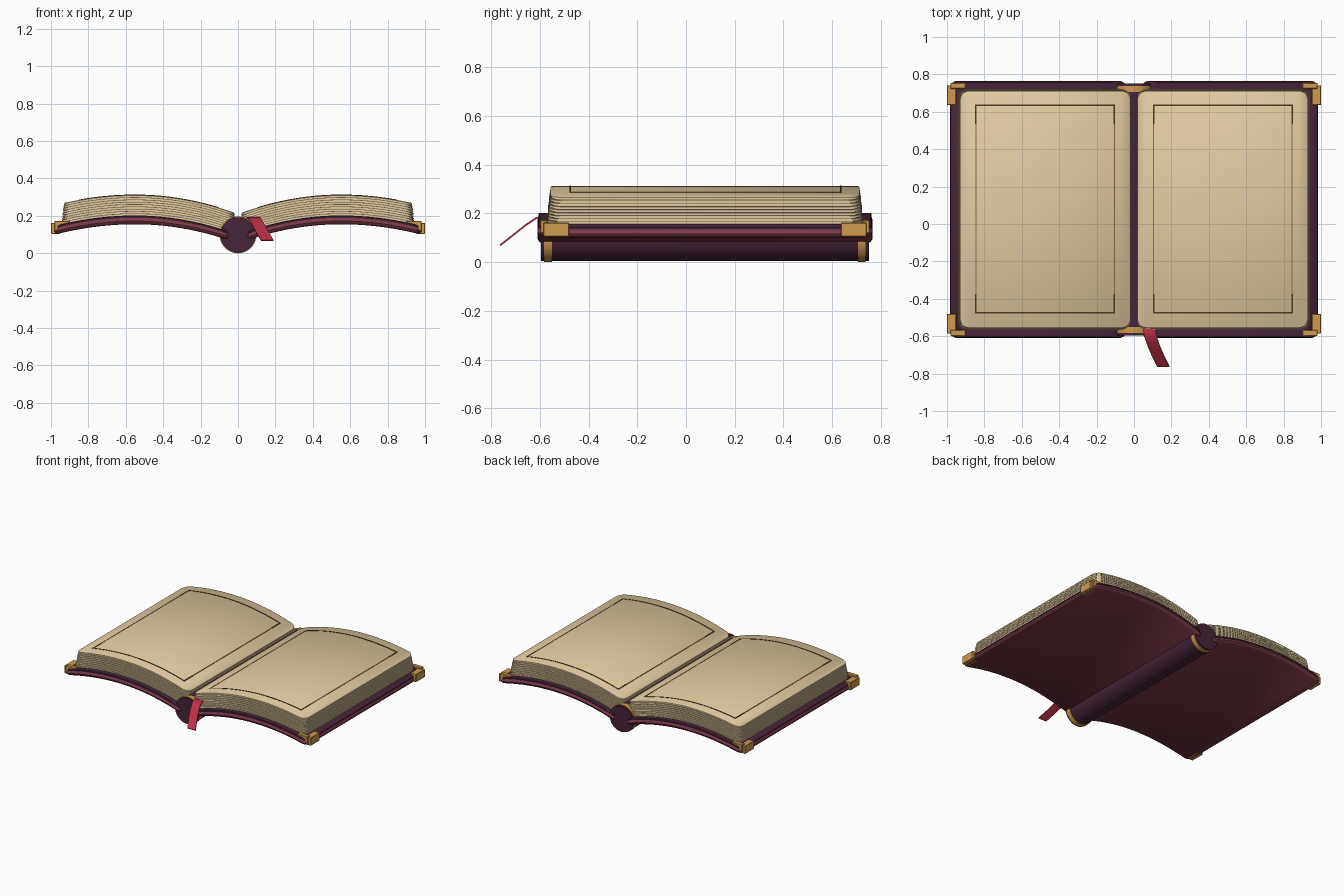
import bpy, bmesh, math

if "Cube" in bpy.data.objects:
    bpy.data.objects.remove(bpy.data.objects["Cube"])

YC = 0.078  # middle of the book along y


def material(name, r, g, b):
    m = bpy.data.materials.new(name)
    m.diffuse_color = (r, g, b, 1)
    m.use_nodes = True
    m.node_tree.nodes["Principled BSDF"].inputs["Base Color"].default_value = m.diffuse_color
    return m


CREAM = material("cream paper", 0.76, 0.60, 0.36)
SHADE = material("page gap brown", 0.13, 0.10, 0.055)
BURGUNDY = material("burgundy leather", 0.19, 0.042, 0.062)
PURPLE = material("dark purple leather", 0.062, 0.018, 0.042)
GOLD = material("gold", 0.62, 0.33, 0.08)
INK = material("dark brown ink", 0.07, 0.042, 0.016)
COPPER = material("copper ink", 0.32, 0.15, 0.05)
RED = material("crimson ribbon", 0.50, 0.03, 0.065)


def arch(x):
    """Underside height of the open cover."""
    return 0.155 - (0.34 if x < 0.55 else 0.30) * (x - 0.55) ** 2


def finish(name, bm, mats, mirror=False):
    bmesh.ops.recalc_face_normals(bm, faces=bm.faces)
    me = bpy.data.meshes.new(name)
    bm.to_mesh(me)
    bm.free()
    for m in mats:
        me.materials.append(m)
    ob = bpy.data.objects.new(name, me)
    bpy.context.collection.objects.link(ob)
    if mirror:
        mod = ob.modifiers.new("other side", 'MIRROR')
        mod.use_mirror_merge = False
    return ob


def slab(name, x0, x1, half, levels, mats, r=0.0, yc=YC, n=28):
    """Arched slab; levels are (height, inset, material of the band above)."""
    span = x1 - x0
    ends = [r * (1 - math.cos(a * math.pi / 12)) for a in range(6)] if r else []
    ds = ends + [r + (span - 2 * r) * i / n for i in range(n + 1)]
    ds += [span - d for d in reversed(ends)]
    bm = bmesh.new()
    rings = []
    for d in ds:
        e = max(0.0, r - min(d, span - d))
        cut = r - math.sqrt(max(0.0, r * r - e * e))
        front, back = [], []
        for t, inset, _ in levels:
            x = x0 + inset + (span - 2 * inset) * d / span
            w = half - inset - cut
            z = arch(x) + t
            front.append(bm.verts.new((x, yc - w, z)))
            back.append(bm.verts.new((x, yc + w, z)))
        rings.append((front, back))
    top = len(levels) - 1

    def quad(vs, m):
        bm.faces.new(vs).material_index = m

    for (f, b), (g, c) in zip(rings, rings[1:]):
        for i in range(top):
            quad((f[i], g[i], g[i + 1], f[i + 1]), levels[i][2])
            quad((b[i], b[i + 1], c[i + 1], c[i]), levels[i][2])
        quad((f[top], g[top], c[top], b[top]), levels[top][2])
        quad((f[0], b[0], c[0], g[0]), levels[0][2])
    for f, b in (rings[0], rings[-1]):
        for i in range(top):
            quad((f[i], f[i + 1], b[i + 1], b[i]), levels[i][2])
    return finish(name, bm, mats, True)


def box(name, lo, hi, mat):
    bm = bmesh.new()
    bmesh.ops.create_cube(bm, size=1)
    for v in bm.verts:
        v.co = [(a + b) / 2 + c * (b - a) for a, b, c in zip(lo, hi, v.co)]
    bmesh.ops.bevel(bm, geom=bm.edges[:], offset=0.003, segments=1, affect='EDGES')
    return finish(name, bm, [mat], True)


def rod(name, radius, y0, y1, mat):
    bpy.ops.mesh.primitive_cylinder_add(vertices=40, radius=radius, depth=y1 - y0,
                                        location=(0, (y0 + y1) / 2, 0.098),
                                        rotation=(math.pi / 2, 0, 0))
    ob = bpy.context.object
    ob.name = name
    ob.data.materials.append(mat)


# Covers: rounded leather board with a darker lining on top
slab("cover", 0.04, 0.985, 0.6875,
     [(0, 0.014, 0), (0.006, 0.005, 0), (0.017, 0, 0), (0.028, 0.003, 0),
      (0.035, 0.008, 0), (0.035, 0.004, 1), (0.043, 0.004, 1), (0.047, 0.009, 1)],
     [BURGUNDY, PURPLE], r=0.04)

# Page blocks: stacked sheets with thin dark gaps
SHEETS, BASE, THICK = 9, 0.046, 0.111
pages = []
for i in range(SHEETS):
    t = BASE + THICK * i / SHEETS
    step = THICK / SHEETS
    inset = 0.014 * (i / SHEETS) ** 1.5
    pages += [(t, inset, 0), (t + step * 0.74, inset, 0)]
    if i < SHEETS - 1:
        pages += [(t + step * 0.74, inset + 0.005, 1), (t + step, inset + 0.005, 0)]
pages.append((BASE + THICK, 0.017, 0))
slab("page_block", 0.006, 0.942, 0.645, pages, [CREAM, SHADE], r=0.05)

# Ruled border on each page
TOP = BASE + THICK
plate = [(TOP - 0.002, 0, 0), (TOP + 0.002, 0, 0)]
Y0, Y1 = -0.475, 0.635
for y in (Y0, Y1):
    slab("border_line", 0.101, 0.849, 0.004, plate, [INK], yc=y)
for x in (0.105, 0.845):
    for y in (Y0 + 0.05, Y1 - 0.05):
        slab("border_corner", x - 0.004, x + 0.004, 0.05, plate, [INK], yc=y, n=1)
    slab("border_side", x - 0.003, x + 0.003, (Y1 - Y0) / 2 - 0.1, plate, [COPPER],
         yc=(Y0 + Y1) / 2, n=1)

# Spine and its gold bands
rod("spine", 0.094, -0.595, 0.75, PURPLE)
rod("front_spine_band", 0.098, -0.582, -0.550, GOLD)
rod("back_spine_band", 0.098, 0.705, 0.737, GOLD)

# Gold corner guards, an L of two bars at each outer corner
for s in (-1, 1):
    def span(a, b):
        return sorted((YC + s * a, YC + s * b))
    ya, yb = span(0.645, 0.676)
    box("corner_end_bar", (0.90, ya, 0.118), (0.982, yb, 0.172), GOLD)
    ya, yb = span(0.558, 0.663)
    box("corner_side_bar", (0.952, ya, 0.104), (1.0, yb, 0.162), GOLD)

# Ribbon bookmark hanging out of the front
path = [(0.075, -0.53, 0.185), (0.083, -0.575, 0.194), (0.092, -0.615, 0.185),
        (0.108, -0.66, 0.155), (0.130, -0.71, 0.115), (0.157, -0.765, 0.072)]
bm = bmesh.new()
rows = []
for x, y, z in path:
    rows.append([bm.verts.new((x + dx, y + dy, z + dz)) for dx, dy, dz in
                 ((-0.033, 0, 0), (0.033, 0, 0), (0.033, 0.004, -0.006), (-0.033, 0.004, -0.006))])
for a, b in zip(rows, rows[1:]):
    for i in range(4):
        j = (i + 1) % 4
        bm.faces.new((a[i], a[j], b[j], b[i]))
bm.faces.new(rows[0])
bm.faces.new(rows[-1])
finish("ribbon", bm, [RED])

# Smooth shading with crisp edges
bpy.ops.object.select_all(action='SELECT')
bpy.context.view_layer.objects.active = bpy.data.objects["spine"]
bpy.ops.object.shade_smooth_by_angle(angle=math.radians(35))
